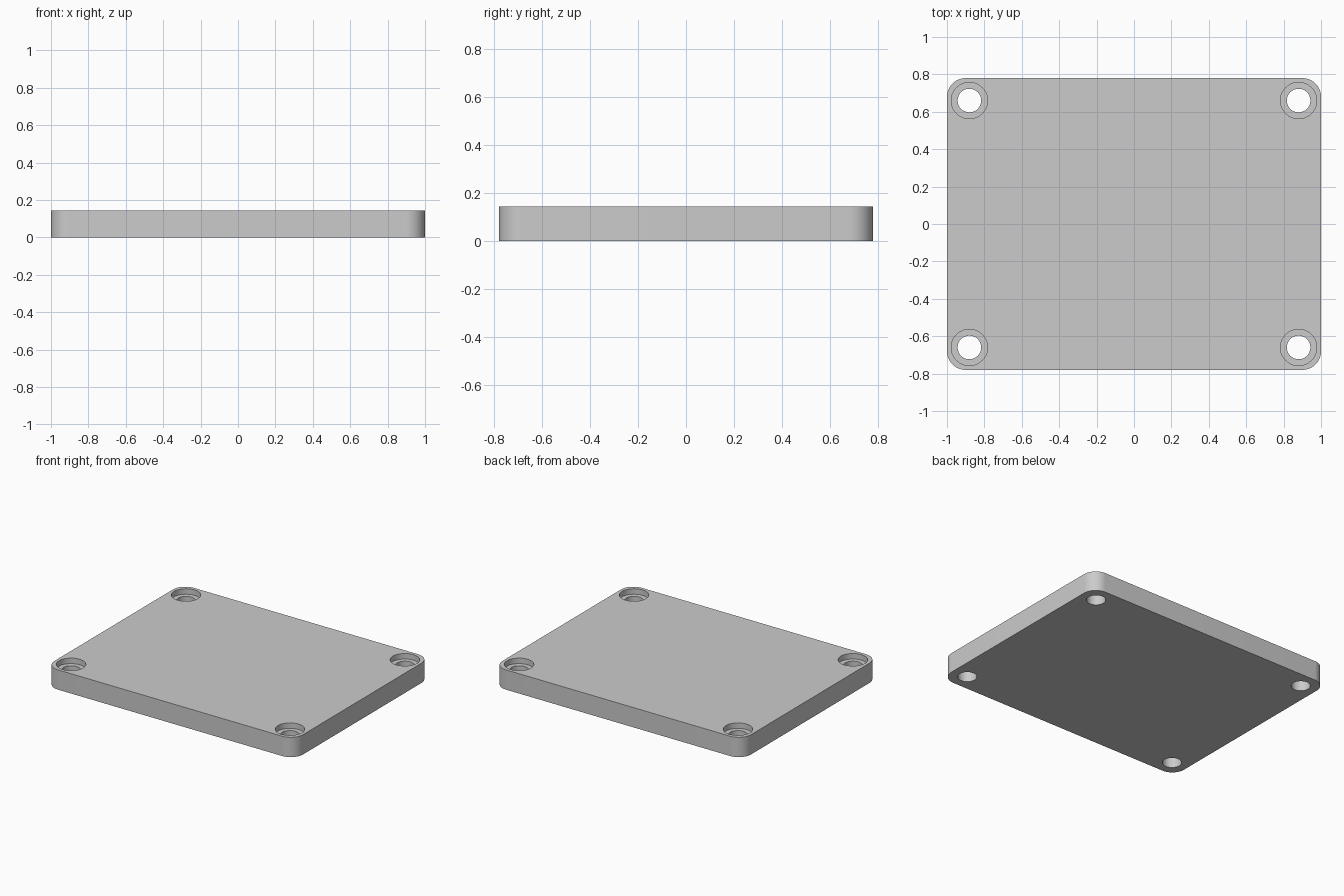
import bpy, math

if "Cube" in bpy.data.objects:
    bpy.data.objects.remove(bpy.data.objects["Cube"])

W, D, H = 2.0, 1.56, 0.144      # plate size
R = 0.10                        # corner radius
HX, HY = 0.88, 0.66             # hole centres
HOLE_R, BORE_R, BORE_DEPTH = 0.063, 0.097, 0.04


def cylinder(name, x, y, z0, z1, r):
    bpy.ops.mesh.primitive_cylinder_add(vertices=64, radius=r, depth=z1 - z0,
                                        location=(x, y, (z0 + z1) / 2))
    ob = bpy.context.object
    ob.name = name
    return ob


# Plate with rounded vertical corners
pts = []
for i, (sx, sy) in enumerate([(1, 1), (-1, 1), (-1, -1), (1, -1)]):
    for k in range(17):
        a = math.radians(90 * i + 90 * k / 16)
        pts.append((sx * (W / 2 - R) + R * math.cos(a),
                    sy * (D / 2 - R) + R * math.sin(a)))
n = len(pts)
verts = [(x, y, z) for z in (0, H) for x, y in pts]
faces = [tuple(reversed(range(n))), tuple(range(n, 2 * n))]
faces += [(i, (i + 1) % n, n + (i + 1) % n, n + i) for i in range(n)]
mesh = bpy.data.meshes.new("mounting_plate")
mesh.from_pydata(verts, [], faces)
plate = bpy.data.objects.new("mounting_plate", mesh)
bpy.context.collection.objects.link(plate)

# Counterbored through holes in the four corners
cutters = []
for sx in (-1, 1):
    for sy in (-1, 1):
        cutters.append(cylinder("hole_cutter", sx * HX, sy * HY, -0.1, H + 0.1, HOLE_R))
        cutters.append(cylinder("counterbore_cutter", sx * HX, sy * HY,
                                H - BORE_DEPTH, H + 0.1, BORE_R))
bpy.ops.object.select_all(action='DESELECT')
plate.select_set(True)
bpy.context.view_layer.objects.active = plate
for c in cutters:
    c.hide_render = True
    m = plate.modifiers.new("cut", 'BOOLEAN')
    m.operation, m.solver, m.object = 'DIFFERENCE', 'EXACT', c
    bpy.ops.object.modifier_apply(modifier=m.name)
for c in cutters:
    bpy.data.objects.remove(c, do_unlink=True)

# Smooth round walls, sharp rims
bpy.ops.object.shade_smooth_by_angle(angle=math.radians(30))
